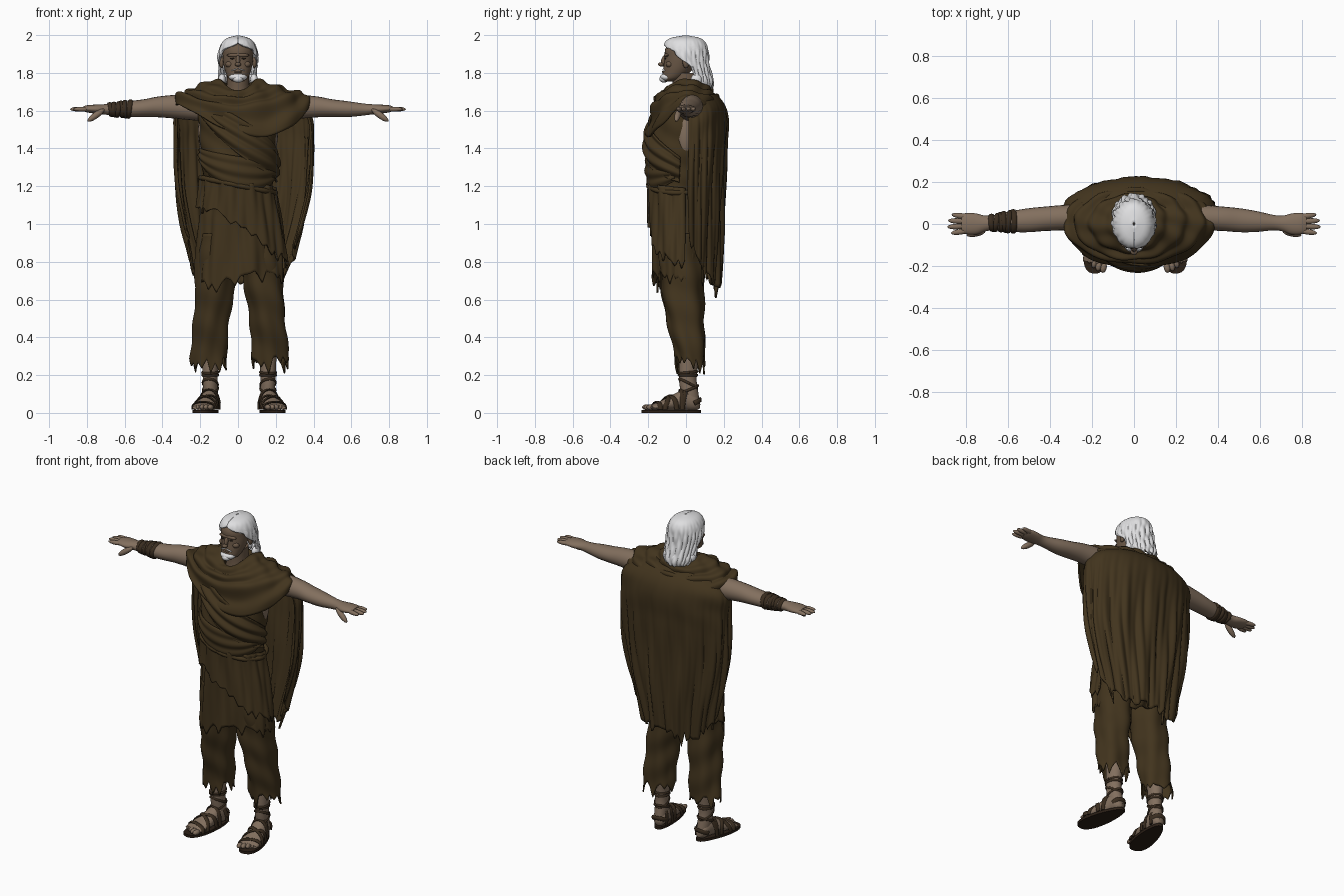
import bpy, bmesh, math, random
from math import sin, cos, pi, radians
from mathutils import Matrix, Vector

if "Cube" in bpy.data.objects:
    bpy.data.objects.remove(bpy.data.objects["Cube"])
random.seed(4)
I = Matrix.Identity(4)

def material(name, rgb):
    m = bpy.data.materials.new(name)
    m.diffuse_color = (*rgb, 1)
    m.use_nodes = True
    m.node_tree.nodes["Principled BSDF"].inputs["Base Color"].default_value = m.diffuse_color
    return m

CLOTH = material("brown cloth", (.054, .034, .0125))
SKIN = material("skin", (.225, .160, .112))
FACE = material("tanned face", (.145, .097, .062))
HAIR = material("white hair", (.74, .74, .75))
LEATHER = material("dark leather", (.042, .026, .014))
SOLE = material("sole", (.024, .014, .008))
EYE = material("eye", (.03, .02, .014))

def prof(tab, t):
    """Smooth interpolation of a table whose first column is the parameter."""
    tab = sorted(tab)
    t = min(max(t, tab[0][0]), tab[-1][0])
    i = 0
    while i < len(tab) - 2 and t > tab[i + 1][0]:
        i += 1
    a, b = tab[i], tab[i + 1]
    p, q = tab[max(i - 1, 0)], tab[min(i + 2, len(tab) - 1)]
    h = b[0] - a[0]
    s = (t - a[0]) / h
    out = []
    for k in range(1, len(a)):
        m0 = (b[k] - p[k]) / (b[0] - p[0]) * h
        m1 = (q[k] - a[k]) / (q[0] - a[0]) * h
        out.append((2*s**3 - 3*s*s + 1) * a[k] + (s**3 - 2*s*s + s) * m0
                   + (3*s*s - 2*s**3) * b[k] + (s**3 - s*s) * m1)
    return out

def finish(name, bm, mat, thick=0, angle=60):
    bmesh.ops.recalc_face_normals(bm, faces=bm.faces)
    me = bpy.data.meshes.new(name)
    bm.to_mesh(me)
    bm.free()
    me.materials.append(mat)
    me.polygons.foreach_set("use_smooth", [True] * len(me.polygons))
    me.set_sharp_from_angle(angle=radians(angle))
    ob = bpy.data.objects.new(name, me)
    bpy.context.collection.objects.link(ob)
    if thick:
        mod = ob.modifiers.new("thickness", 'SOLIDIFY')
        mod.thickness, mod.offset = thick, 0
    return ob

def grid(name, f, nu, nv, mat, closed=False, caps=False, thick=0, xf=I):
    bm = bmesh.new()
    cols = nu if closed else nu + 1
    rows = [[bm.verts.new(xf @ Vector(f(i / nu, j / nv))) for i in range(cols)] for j in range(nv + 1)]
    for j in range(nv):
        for i in range(nu):
            k = (i + 1) % cols
            bm.faces.new((rows[j][i], rows[j][k], rows[j + 1][k], rows[j + 1][i]))
    if caps:
        bm.faces.new(rows[0])
        bm.faces.new(rows[-1])
    return finish(name, bm, mat, thick)

def limb(name, tab, axis, mat, nu=20, nv=24, xf=I):
    """Capped loft along one axis; rows are (position, centre1, centre2, radius1, radius2)."""
    lo, hi = min(tab)[0], max(tab)[0]
    def f(u, v):
        t = lo + (hi - lo) * v
        c1, c2, r1, r2 = prof(tab, t)
        p = [c1 + max(r1, .001) * cos(2*pi*u), c2 + max(r2, .001) * sin(2*pi*u)]
        p.insert(axis, t)
        return p
    return grid(name, f, nu, nv, mat, True, True, xf=xf)

def blob(name, loc, size, mat, rot=I, xf=I):
    bm = bmesh.new()
    bmesh.ops.create_uvsphere(bm, u_segments=16, v_segments=10, radius=1,
                              matrix=xf @ Matrix.Translation(loc) @ rot @ Matrix.Diagonal((*size, 1)))
    return finish(name, bm, mat)

def rope(name, path, r, mat, ref, n=28, flat=1.0, xf=I):
    """Tube along path(t); flat widens it in the ref direction."""
    def f(u, v):
        t = (path(min(v + .01, 1)) - path(max(v - .01, 0))).normalized()
        side = t.cross(ref).normalized()
        return path(v) + r * (cos(2*pi*u) * side + sin(2*pi*u) * flat * side.cross(t))
    return grid(name, f, 8, n, mat, True, True, xf=xf)

def rag(n):
    """Random torn edge, 0..1, as a function of u."""
    k = [random.random() * (1 if i % 2 else .4) for i in range(n)]
    def f(u):
        s = (u % 1) * n
        i = int(s)
        return k[i % n] * (1 - s + i) + k[(i + 1) % n] * (s - i)
    return f

def smooth(a, b, x):
    x = min(max((x - a) / (b - a), 0), 1)
    return x * x * (3 - 2 * x)

# Tunic: body profile (z, cx, cy, rx, ry); angle 0 is the front, positive toward +x
BODY = [(.6, .01, -.04, .235, .13), (.8, .01, -.04, .225, .13), (1.0, .005, -.04, .205, .132), (1.2, 0, -.04, .18, .142),
        (1.35, 0, -.035, .19, .162), (1.5, 0, -.025, .2, .155), (1.6, 0, -.01, .2, .14),
        (1.7, 0, 0, .14, .10), (1.75, 0, 0, .07, .06)]

def body(a, z, off=0):
    cx, cy, rx, ry = prof(BODY, z)
    return Vector((cx + (rx + off) * sin(a), cy - (ry + off) * cos(a), z))

tear = rag(56)
def tunic(u, v):
    a = 2 * pi * u - pi
    z = 1.70 + (.74 - .09 * tear(u) + .03 * sin(2 * a) - 1.70) * v
    skirt = 1 - smooth(.95, 1.25, z)
    off = .008 * skirt * (sin(7*a + 2*sin(4*z)) + .6 * sin(17*a + 3*z) * sin(3*a + 1))
    off += .004 * (1 - skirt) * sin(50*z + 5*sin(a) + 2*a)
    return body(a, z, off)
grid("tunic", tunic, 168, 60, CLOTH, True, thick=.01)

# Wrapped layer over the hips, longer on +x
tear2 = rag(30)
def hip_wrap(u, v):
    a = -1.7 + 3.5 * u
    top = 1.25 - .06 * u
    low = 1.10 - .28 * smooth(.2, .95, u) - .06 * tear2(u)
    z = top + (low - top) * v
    return body(a, z, .014 + .010 * v + .006 * sin(10*a + 9*z) + .003 * sin(23*a - 6*z))
grid("hip_wrap", hip_wrap, 90, 26, CLOTH, thick=.01)

# Twisted belt and the diagonal chest sash
rope("belt_roll", lambda t: body(2*pi*t, 1.205 - .04*sin(2*pi*t), .014 + .003*sin(60*t)), .014, CLOTH, Vector((0, 0, 1)), 60)

def sash(u, v):
    a = -.95 + 2.55 * u
    top, low = 1.69 - .34 * u, 1.55 - .33 * u - .06 * sin(pi * u)
    return body(a, top + (low - top) * v, .018 + .008 * sin(v * 17 + 3 * u) + .012 * sin(pi * v))
grid("chest_sash", sash, 48, 36, CLOTH, thick=.01)

def swag(u, v):
    a = -1.35 + 2.8 * u
    z = 1.40 - .08 * v - .10 * sin(pi * u) * v - .09 * u
    return body(a, z, .01 + .012 * sin(pi * v) + .004 * sin(v * 18))
grid("waist_swag", swag, 40, 24, CLOTH, thick=.008)

# Mantle around neck and shoulders (t, z, cx, cy, rx, ry)
MANTLE = [(0, 1.69, 0, -.005, .07, .07), (.1, 1.75, 0, -.005, .083, .085), (.2, 1.763, 0, 0, .11, .108),
          (.4, 1.733, 0, -.005, .19, .14), (.6, 1.705, .01, -.005, .265, .165), (.8, 1.665, .02, 0, .325, .182),
          (.9, 1.63, .02, 0, .345, .188), (1, 1.58, .02, -.01, .35, .195)]
def mantle(u, v):
    a = 2 * pi * u
    z, cx, cy, rx, ry = prof(MANTLE, v)
    c = cos(a)
    z -= (.06 if c > 0 else .035) * c * c
    z -= smooth(.6, 1, v) * (-.045 * sin(a)**2 + (.05 if c > 0 else .02) * c * c + .04 * sin(2*a) * (c > 0))
    w = .007 * smooth(.1, .4, v) * (sin(26*v + 2.6*sin(a + .5)) + .6 * sin(9*a + 8*v))
    return (cx + (rx + w) * sin(a), cy - (ry + w) * c, z + w)
grid("shoulder_mantle", mantle, 120, 48, CLOTH, True, thick=.01)

# Cape hanging down the back (z, cx, cy, rx, ry)
CAPE = [(.6, .01, .05, .22, .12), (.85, .02, .05, .275, .135), (1.0, .025, .05, .315, .142), (1.2, .03, .05, .35, .147),
        (1.5, .03, .055, .36, .16), (1.6, .02, .05, .35, .165), (1.66, .015, .035, .29, .145), (1.71, .01, .02, .18, .09)]
tear3 = rag(44)
def cape(u, v):
    a = radians(76 + 208 * u)
    s = abs(2 * u - 1)
    low = .71 + .30 * s**4 - .11 * tear3(u)
    z = 1.71 + (low - 1.71) * v
    cx, cy, rx, ry = prof(CAPE, z)
    w = smooth(0, .5, v) * (.009 * sin(11*a + 2.2*sin(3*z)) + .005 * sin(25*a + 4*z) + .003 * sin(43*a - 3*z))
    w += .004 * sin(30*z + 6*cos(a)) * (1 - smooth(.1, .4, v))
    return (cx + (rx + w) * sin(a), cy - (ry + w) * cos(a), z)
grid("cape", cape, 170, 56, CLOTH, thick=.012)

# Arms with hands, legs, feet and sandals on both sides
ARM = [(.15, .02, 1.61, .07, .07), (.3, .03, 1.62, .062, .065), (.42, .025, 1.62, .058, .055), (.5, .018, 1.613, .057, .047),
       (.58, .012, 1.608, .05, .042), (.67, .006, 1.606, .036, .031), (.71, .002, 1.607, .038, .027),
       (.75, 0, 1.608, .05, .024), (.80, .002, 1.610, .05, .019), (.82, .003, 1.61, .042, .012)]
LEG = [(.24, .165, .025, .095, .072), (.3, .162, .022, .093, .074), (.5, .148, -.003, .09, .095),
       (.7, .126, -.02, .1, .11), (.95, .11, -.03, .1, .12)]
ANKLE = [(.05, 0, .03, .035, .045), (.1, 0, .02, .038, .047), (.18, 0, .01, .039, .047), (.36, 0, .02, .05, .055)]
FOOT = [(-.19, 0, .028, .056, .013), (-.17, 0, .032, .06, .018), (-.12, 0, .042, .058, .030), (-.06, 0, .056, .05, .046),
        (0, 0, .070, .043, .058), (.05, 0, .056, .038, .044), (.073, 0, .045, .02, .022)]

def sole(u, v):
    a = 2 * pi * u
    x = abs(sin(a))**.8 * math.copysign(1, sin(a))
    return ((.06 + .014 * cos(a)) * x, -.08 - .16 * cos(a), .016 * v)

for s, side in ((-1, "right"), (1, "left")):
    mir = Matrix.Diagonal((s, 1, 1, 1))
    limb(side + "_arm", ARM, 0, SKIN, 20, 44, mir)
    for i, (y, x) in enumerate(((-.037, .825), (-.012, .842), (.014, .838), (.038, .822))):
        blob(f"{side}_finger_{i}", (x, y, 1.608), (.047, .0135, .0125), SKIN,
             Matrix.Rotation(.10 * (i - 1.5), 4, 'Z'), mir)
    blob(side + "_thumb", (.752, -.044, 1.576), (.055, .016, .017), SKIN,
         Matrix.Rotation(-.2, 4, 'Z') @ Matrix.Rotation(.62, 4, 'Y'), mir)
    blob(side + "_ribs", (.165, -.005, 1.49), (.048, .05, .14), SKIN, xf=mir)

    shift = Matrix.Translation((.01, 0, 0)) @ mir
    torn = rag(26)
    def trouser(u, v, torn=torn, s=s):
        a = 2 * pi * u
        z = .95 + (.30 - .10 * torn(u) - .95) * v
        cx, cy, rx, ry = prof(LEG, z)
        w = .005 * sin(5*a + 7*z + s) + .004 * sin(34*z + 2*sin(a + s))
        return (cx + (rx + w) * cos(a), cy + (ry + w) * sin(a), z)
    grid(side + "_trouser_leg", trouser, 78, 40, CLOTH, True, thick=.008, xf=shift)

    fx = Matrix.Translation((s * .155 + .006, 0, 0)) @ Matrix.Rotation(s * .2, 4, 'Z') @ mir
    limb(side + "_ankle", ANKLE, 2, SKIN, 18, 16, fx)
    limb(side + "_foot", FOOT, 1, SKIN, 20, 24, fx)
    for i in range(5):
        blob(f"{side}_toe_{i}", (-.045 + .024 * i, -.202 + .0035 * i * i, .03),
             (.0155 - .001 * i, .026, .015), SKIN, xf=fx)
    grid(side + "_sandal_sole", sole, 40, 2, SOLE, True, True, xf=fx)
    # straps over the foot: (y at one side, y at other side)
    for i, (y0, y1) in enumerate(((-.165, -.15), (-.13, -.06), (-.05, -.125), (-.02, -.03), (.045, -.03))):
        def strap(t, y0=y0, y1=y1):
            y = y0 + (y1 - y0) * t
            cx, cz, rx, rz = prof(FOOT, y)
            return Vector((-(rx + .004) * cos(pi * t), y, .018 + (cz + rz - .016) * sin(pi * t)**.6))
        rope(f"{side}_strap_{i}", strap, .006, LEATHER, Vector((0, 1, 0)), 20, 2.2, fx)
    rope(side + "_heel_strap", lambda t: Vector((.045 * cos(pi * t), .035 + .043 * sin(pi * t), .05 + .02 * sin(pi * t))),
         .006, LEATHER, Vector((0, 0, 1)), 16, 2.2, fx)
    for i, (z, tilt) in enumerate(((.125, .02), (.155, -.025), (.2, 0), (.214, .005))):
        def lace(t, z=z, tilt=tilt):
            cx, cy, rx, ry = prof(ANKLE, z)
            b = 2 * pi * t
            return Vector(((rx + .002) * cos(b), cy + (ry + .002) * sin(b), z + tilt * sin(b)))
        rope(f"{side}_lace_{i}", lace, .005, LEATHER, Vector((0, 0, 1)), 28, 1.4, fx)

# Wrist wrapping on the -x arm
for i in range(6):
    def wrap(t, x=-.575 - .02 * i, k=i):
        cy, cz, ry, rz = prof(ARM, -x)
        b = 2 * pi * t
        return Vector((x + .006 * sin(b + 2 * k), cy + (ry + .001) * cos(b), cz + (rz + .002) * sin(b)))
    rope(f"wrist_wrap_{i}", wrap, .007, LEATHER, Vector((1, 0, 0)), 28, 1.8)

# Neck and head
limb("neck", [(1.64, 0, 0, .075, .08), (1.72, 0, -.002, .062, .07), (1.80, 0, -.005, .06, .068)], 2, FACE)
limb("face", [(1.755, 0, -.09, .028, .03), (1.77, 0, -.073, .05, .054), (1.81, 0, -.047, .068, .075), (1.85, 0, -.033, .077, .083),
              (1.89, 0, -.023, .081, .09), (1.93, 0, -.018, .08, .09), (1.975, 0, -.01, .05, .06)], 2, FACE, 32, 30)
blob("nose_bridge", (0, -.116, 1.865), (.012, .016, .032), FACE, Matrix.Rotation(-.3, 4, 'X'))
blob("nose_tip", (0, -.132, 1.845), (.017, .016, .011), FACE)
blob("brow_ridge", (0, -.101, 1.893), (.06, .016, .012), FACE)
blob("lips", (0, -.117, 1.806), (.022, .01, .006), FACE)
for s, side in ((-1, "right"), (1, "left")):
    blob(side + "_eye", (s * .03, -.109, 1.876), (.012, .005, .004), EYE)
    blob(side + "_cheek", (s * .043, -.087, 1.845), (.024, .02, .018), FACE)
    blob(side + "_ear", (s * .087, .0, 1.855), (.012, .018, .03), FACE)
    blob(side + "_moustache", (s * .02, -.117, 1.817), (.02, .008, .003), HAIR, Matrix.Rotation(s * .35, 4, 'Y'))
    blob(side + "_side_curl", (s * .085, .055, 1.765), (.02, .03, .03), HAIR)
blob("beard", (0, -.1, 1.778), (.048, .037, .022), HAIR)
blob("beard_tip", (0, -.117, 1.768), (.028, .024, .02), HAIR)

# Hair swept back, open around the face
HAIR_P = [(1.71, .07, .062, .062), (1.75, .05, .092, .09), (1.8, .03, .097, .098), (1.85, .012, .099, .105), (1.9, 0, .099, .113),
          (1.95, -.004, .085, .108), (1.98, -.004, .056, .076), (1.994, 0, .004, .006)]
tear4 = rag(34)
def hair(u, v):
    z = 1.994 + (1.735 - .035 * tear4(u) - 1.994) * v**1.2
    op = radians(.5 + 60 * (1 - smooth(1.91, 1.96, z)) + 36 * (1 - smooth(1.82, 1.91, z)))
    a = op + (2 * pi - 2 * op) * u
    cy, rx, ry = prof(HAIR_P, z)
    w = smooth(.05, .5, v) * (.003 * sin(13*a + 45*z) + .003 * sin(24*a - 30*z + 2*sin(3*a)))
    return ((rx + w) * sin(a), cy - (ry + w) * cos(a), z)
grid("hair", hair, 110, 44, HAIR, thick=.01)
for i in range(7):
    a = radians(100 + 27 * i)
    blob(f"hair_curl_{i}", (.085 * sin(a), .045 - .08 * cos(a), 1.75 + .012 * (i % 2)), (.02, .02, .03), HAIR)
